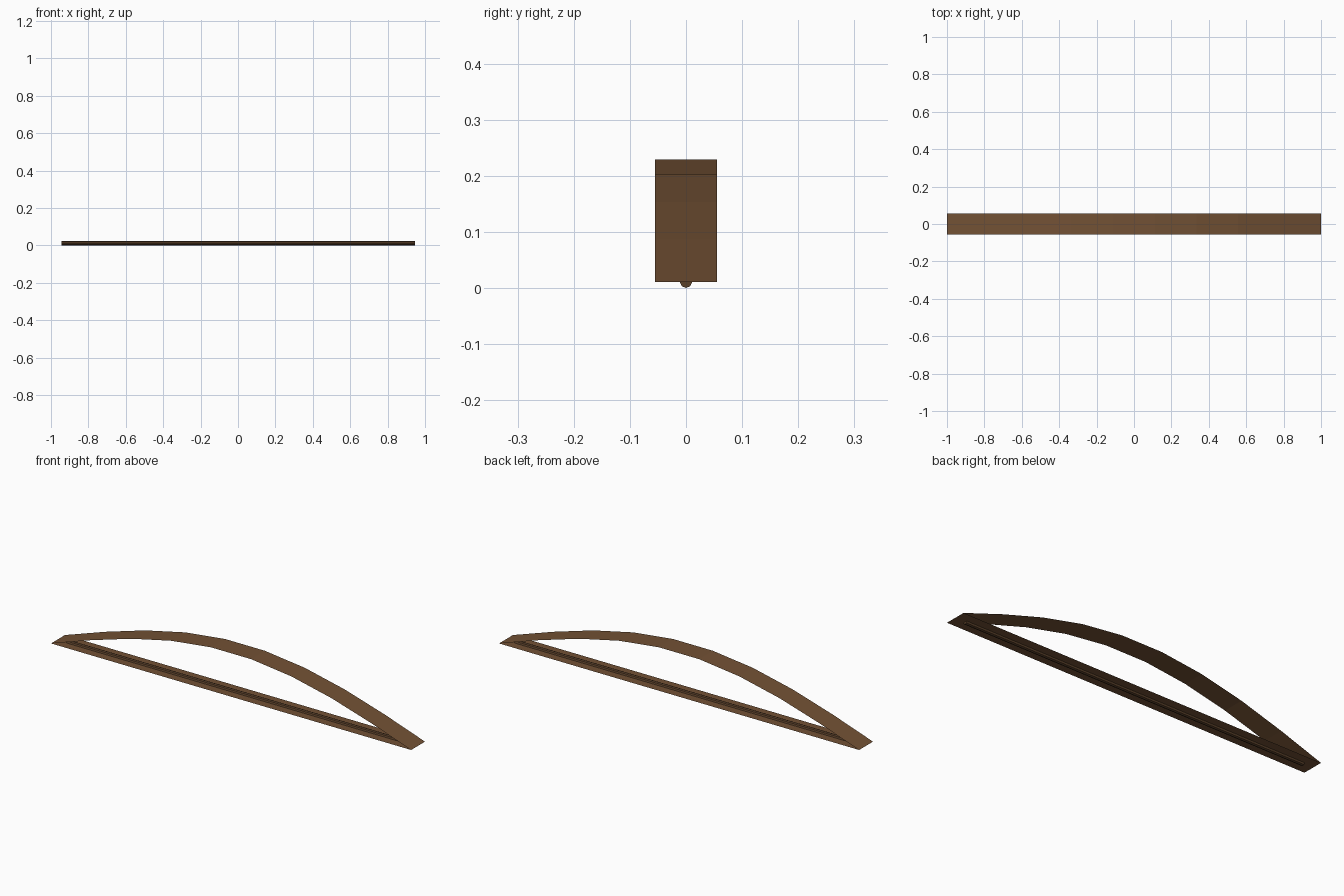
import bpy, bmesh, math

if "Cube" in bpy.data.objects:
    bpy.data.objects.remove(bpy.data.objects["Cube"])

HALF_W, BASE_Z, RISE, SEGS = 0.055, 0.011, 0.2215, 9

def material(name, rgb):
    m = bpy.data.materials.new(name)
    m.diffuse_color = (*rgb, 1)
    m.use_nodes = True
    m.node_tree.nodes["Principled BSDF"].inputs["Base Color"].default_value = m.diffuse_color
    return m

wood = material("brown wood", (0.17, 0.083, 0.035))
dark_wood = material("dark wood", (0.10, 0.05, 0.022))

def strip(name, profile, mat):
    """Thin sheet: an x-z profile swept across y."""
    bm = bmesh.new()
    rows = [[bm.verts.new((x, y, z)) for y in (-HALF_W, HALF_W)] for x, z in profile]
    for a, b in zip(rows, rows[1:]):
        bm.faces.new((a[0], b[0], b[1], a[1]))
    me = bpy.data.meshes.new(name)
    bm.to_mesh(me)
    bm.free()
    me.materials.append(mat)
    ob = bpy.data.objects.new(name, me)
    bpy.context.collection.objects.link(ob)

# curved top sheet
xs = [-1 + 2 * i / SEGS for i in range(SEGS + 1)]
strip("arched_top", [(x, BASE_Z + RISE * math.cos(x * math.pi / 2)) for x in xs], wood)

# flat bottom sheet
strip("base_sheet", [(-1, BASE_Z), (1, BASE_Z)], wood)

# thin rod running along the base
bpy.ops.mesh.primitive_cylinder_add(vertices=8, radius=0.011, depth=1.89,
                                    location=(0, 0, 0.011), rotation=(0, math.pi / 2, 0))
rod = bpy.context.object
rod.name = "base_rod"
rod.data.materials.append(dark_wood)
